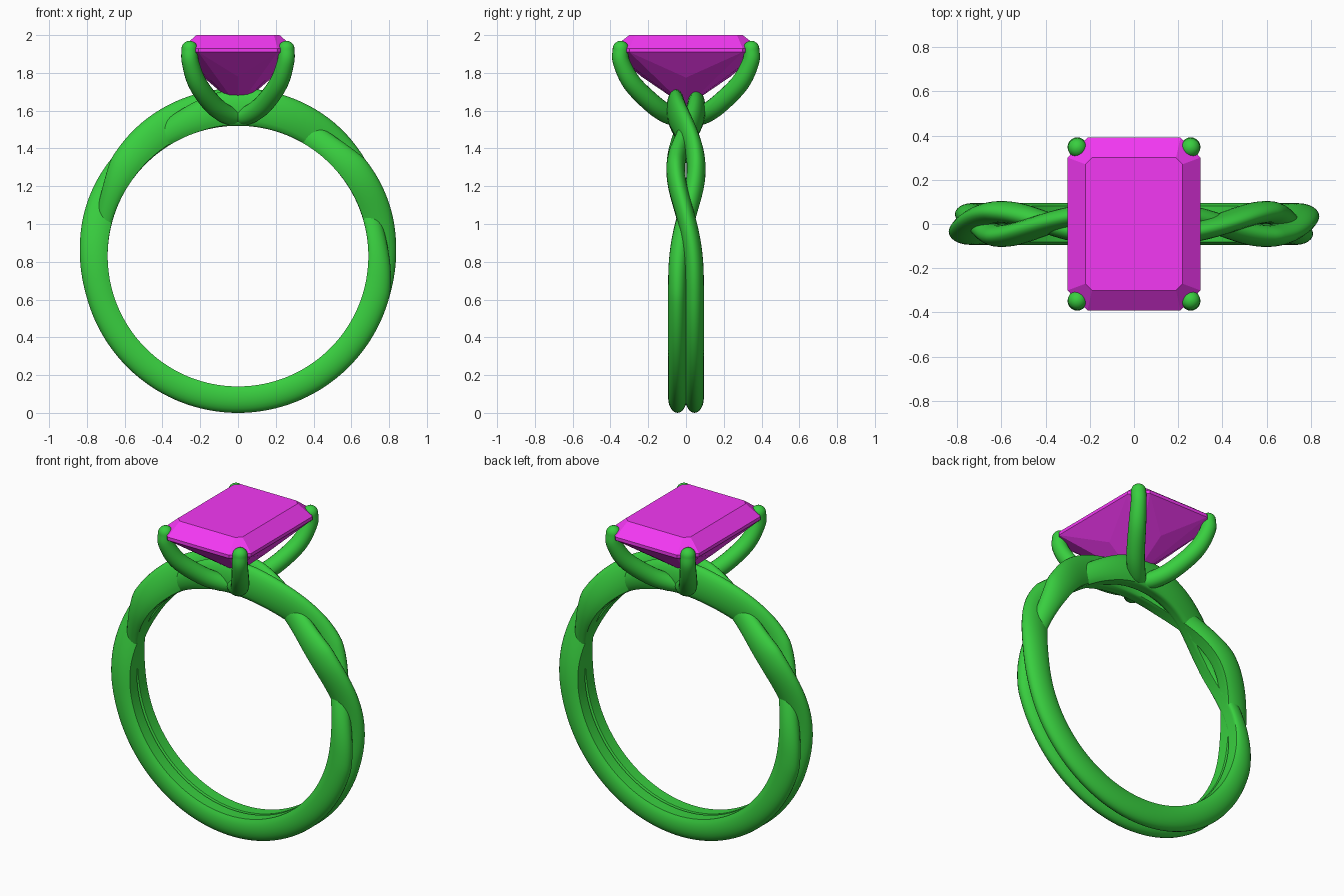
import bpy, bmesh, math
from mathutils import Vector

if "Cube" in bpy.data.objects:
    bpy.data.objects.remove(bpy.data.objects["Cube"])


def material(name, color):
    m = bpy.data.materials.new(name)
    m.diffuse_color = color
    m.use_nodes = True
    m.node_tree.nodes["Principled BSDF"].inputs["Base Color"].default_value = m.diffuse_color
    return m


METAL = material("green_metal", (0.04, 0.62, 0.05, 1))
STONE = material("magenta_stone", (0.9, 0.04, 0.9, 1))


def finish(name, bm, mat, angle=None):
    bmesh.ops.recalc_face_normals(bm, faces=bm.faces[:])
    me = bpy.data.meshes.new(name)
    bm.to_mesh(me)
    bm.free()
    ob = bpy.data.objects.new(name, me)
    bpy.context.collection.objects.link(ob)
    me.materials.append(mat)
    if angle:
        bpy.ops.object.select_all(action='DESELECT')
        ob.select_set(True)
        bpy.context.view_layer.objects.active = ob
        bpy.ops.object.shade_smooth_by_angle(angle=math.radians(angle))
    return ob


def loft(name, rings, closed, angle):
    """Skin a list of point rings, either as a loop or with end caps."""
    bm = bmesh.new()
    vs = [[bm.verts.new(p) for p in r] for r in rings]
    n = len(vs[0])
    for i in range(len(vs) if closed else len(vs) - 1):
        a, b = vs[i], vs[(i + 1) % len(vs)]
        for k in range(n):
            bm.faces.new((a[k], a[(k + 1) % n], b[(k + 1) % n], b[k]))
    if not closed:
        bm.faces.new(vs[0])
        bm.faces.new(vs[-1])
    return finish(name, bm, METAL, angle)


# Band: two strands, parallel at the bottom, twisting round each other above
CENTRE_Z, INNER_R = 0.83, 0.69


def clamp(t):
    return max(0.0, min(1.0, t))


def strand_ring(u, phase, sides=24):
    a = abs(u)                                   # degrees away from the bottom
    t = clamp((a - 75) / 105)
    phi = math.copysign(2 * math.pi * (0.5 * t + 0.5 * t * t * (3 - 2 * t)), u) + phase
    spread = 0.045 + 0.009 * clamp((a - 80) / 40)
    yc = spread * math.cos(phi)
    lift = math.sin(phi)
    top = 0.83 + 0.055 * clamp((a - 90) / 80) ** 1.6 + (0.012 if lift > 0 else 0.05) * lift
    low = 0.665
    rc, h = (top + low) / 2, (top - low) / 2
    ang = math.radians(u - 90)
    ring = []
    for k in range(sides):
        v = 2 * math.pi * k / sides
        r = max(INNER_R, rc + h * math.sin(v))   # flattened against the finger hole
        ring.append((r * math.cos(ang), yc + 0.05 * math.cos(v), CENTRE_Z + r * math.sin(ang)))
    return ring


for name, phase in (("band_strand_a", 0), ("band_strand_b", math.pi)):
    loft(name, [strand_ring(-180 + 360 * i / 180, phase) for i in range(180)], True, 40)


# Prongs: four curved claws with rounded tips
PATH = [Vector(p) for p in ((0.0, 0.045, 1.565), (0.06, 0.095, 1.58), (0.135, 0.175, 1.635),
                            (0.215, 0.285, 1.745), (0.253, 0.343, 1.86), (0.256, 0.345, 1.927))]
RADII = [0.045, 0.05, 0.052, 0.05, 0.045, 0.043]


def spline(seq, s):
    i = min(int(s), len(seq) - 2)
    f = s - i
    p1, p2 = seq[i], seq[i + 1]
    p0 = seq[i - 1] if i > 0 else p1 * 2 - p2
    p3 = seq[i + 2] if i + 2 < len(seq) else p2 * 2 - p1
    return (p1 * 2 + (p2 - p0) * f + (p0 * 2 - p1 * 5 + p2 * 4 - p3) * f ** 2
            + (p1 * 3 - p0 - p2 * 3 + p3) * f ** 3) * 0.5


def prong(name, sx, sy, sides=20, steps=30):
    last = len(PATH) - 1
    stations = []
    for i in range(steps + 1):
        s = last * i / steps
        tan = (spline(PATH, min(s + 0.02, last)) - spline(PATH, max(s - 0.02, 0))).normalized()
        stations.append((spline(PATH, s), tan, spline(RADII, s)))
    p, tan, r = stations[-1]
    for i in range(1, 8):
        q = math.pi / 2 * i / 7.2
        stations.append((p + tan * r * math.sin(q), tan, r * math.cos(q)))
    side = Vector((0.8, -0.6, 0))
    rings = []
    for p, tan, r in stations:
        w = (side - tan * side.dot(tan)).normalized()
        n = tan.cross(w)
        ring = []
        for k in range(sides):
            v = 2 * math.pi * k / sides
            c = p + w * r * math.cos(v) + n * r * math.sin(v)
            ring.append((c.x * sx, c.y * sy, c.z))
        rings.append(ring)
    loft(name, rings, False, 50)


for name, sx, sy in (("prong_front_left", -1, -1), ("prong_front_right", 1, -1),
                     ("prong_back_left", -1, 1), ("prong_back_right", 1, 1)):
    prong(name, sx, sy)


# Gem: faceted hull of table, girdle, pavilion points and bottom tip
bm = bmesh.new()
for x, y, cut, z in ((0.22, 0.30, 0.03, 2.0), (0.30, 0.39, 0.09, 1.93), (0.30, 0.39, 0.09, 1.91)):
    for sx in (-1, 1):
        for sy in (-1, 1):
            bm.verts.new((sx * x, sy * (y - cut), z))
            bm.verts.new((sx * (x - cut), sy * y, z))
for s in (-1, 1):
    bm.verts.new((0, s * 0.235, 1.78))
    bm.verts.new((s * 0.18, 0, 1.775))
bm.verts.new((0, 0, 1.62))
bmesh.ops.convex_hull(bm, input=bm.verts[:])
bmesh.ops.dissolve_limit(bm, angle_limit=math.radians(1), verts=bm.verts[:], edges=bm.edges[:])
finish("gem", bm, STONE)
